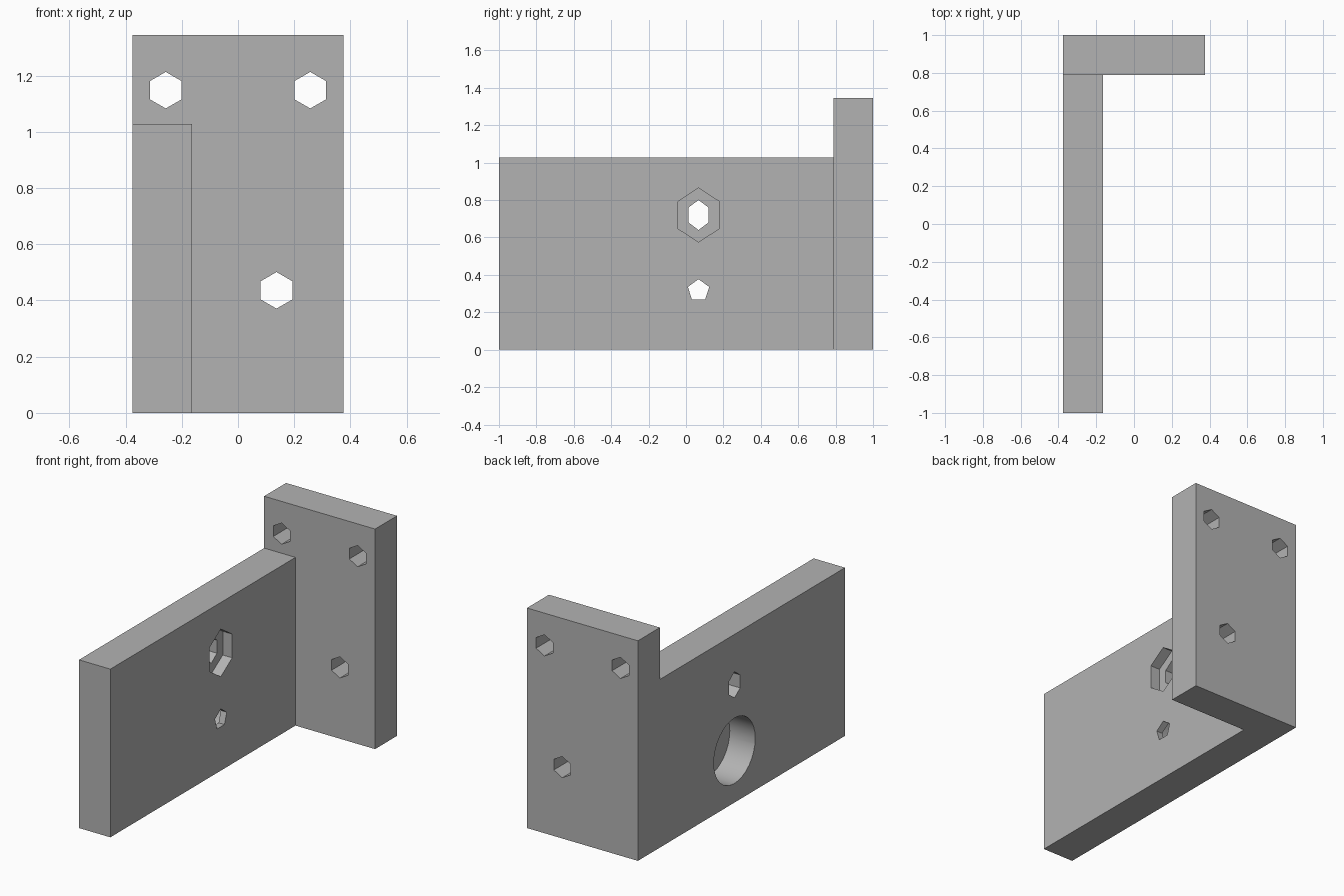
import bpy
import bmesh
from math import cos, sin, pi
from mathutils import Vector

if "Cube" in bpy.data.objects:
    bpy.data.objects.remove(bpy.data.objects["Cube"], do_unlink=True)

grey = bpy.data.materials.new("plain grey")
grey.use_nodes = True
GREY = (0.45, 0.45, 0.45, 1)
grey.diffuse_color = GREY
grey.node_tree.nodes["Principled BSDF"].inputs["Base Color"].default_value = GREY


def finish(name, bm):
    bmesh.ops.recalc_face_normals(bm, faces=bm.faces)
    mesh = bpy.data.meshes.new(name)
    bm.to_mesh(mesh)
    bm.free()
    mesh.materials.append(grey)
    obj = bpy.data.objects.new(name, mesh)
    bpy.context.collection.objects.link(obj)
    return obj


def box(name, low, high):
    bm = bmesh.new()
    bmesh.ops.create_cube(bm, size=1)
    for v in bm.verts:
        v.co = [high[i] if v.co[i] > 0 else low[i] for i in range(3)]
    return finish(name, bm)


def prism(name, axis, start, end, centre, radii, sides):
    """Prism with a corner on top, running along x or y between start and end."""
    bm = bmesh.new()
    ring = []
    for i in range(sides):
        a = pi / 2 + 2 * pi * i / sides
        u, z = centre[0] + radii[0] * cos(a), centre[1] + radii[1] * sin(a)
        ring.append(bm.verts.new((start, u, z) if axis == "x" else (u, start, z)))
    face = bm.faces.new(ring)
    out = bmesh.ops.extrude_face_region(bm, geom=[face])
    shift = Vector((end - start, 0, 0) if axis == "x" else (0, end - start, 0))
    for v in out["geom"]:
        if isinstance(v, bmesh.types.BMVert):
            v.co += shift
    return finish(name, bm)


def combine(target, tool, operation):
    mod = target.modifiers.new(operation.lower(), "BOOLEAN")
    mod.operation = operation
    mod.solver = "EXACT"
    mod.object = tool
    bpy.ops.object.select_all(action="DESELECT")
    bpy.context.view_layer.objects.active = target
    target.select_set(True)
    bpy.ops.object.modifier_apply(modifier=mod.name)
    bpy.data.objects.remove(tool, do_unlink=True)


# Mounting plate at the back and the long side wall
LEFT, INNER, FRONT = -0.375, -0.163, 0.788
bracket = box("bracket", (LEFT, FRONT, 0), (-LEFT, 1, 1.345))
wall = box("side_wall", (LEFT, -1, 0), (INNER, 0.9, 1.028))
combine(bracket, wall, "UNION")

# Screw holes through the mounting plate
for x, z in ((-0.257, 1.148), (0.257, 1.148), (0.137, 0.436)):
    hole = prism("screw_hole", "y", 0.7, 1.1, (x, z), (0.065, 0.065), 6)
    combine(bracket, hole, "DIFFERENCE")

# Upper wall hole with a shallow hexagonal pocket on the inner side
upper, lower = (0.067, 0.72), (0.067, 0.317)
combine(bracket, prism("bolt_hole", "x", -0.5, 0, upper, (0.062, 0.08), 6), "DIFFERENCE")
combine(bracket, prism("nut_pocket", "x", INNER - 0.064, 0, upper, (0.127, 0.145), 6), "DIFFERENCE")

# Lower wall hole with a deep round bore on the outer side
combine(bracket, prism("pin_hole", "x", -0.5, 0, lower, (0.06, 0.06), 5), "DIFFERENCE")
combine(bracket, prism("round_bore", "x", -0.5, LEFT + 0.172, lower, (0.2, 0.2), 32), "DIFFERENCE")

bpy.context.view_layer.objects.active = bracket
bracket.select_set(True)
bpy.ops.object.shade_smooth_by_angle(angle=pi / 6)
